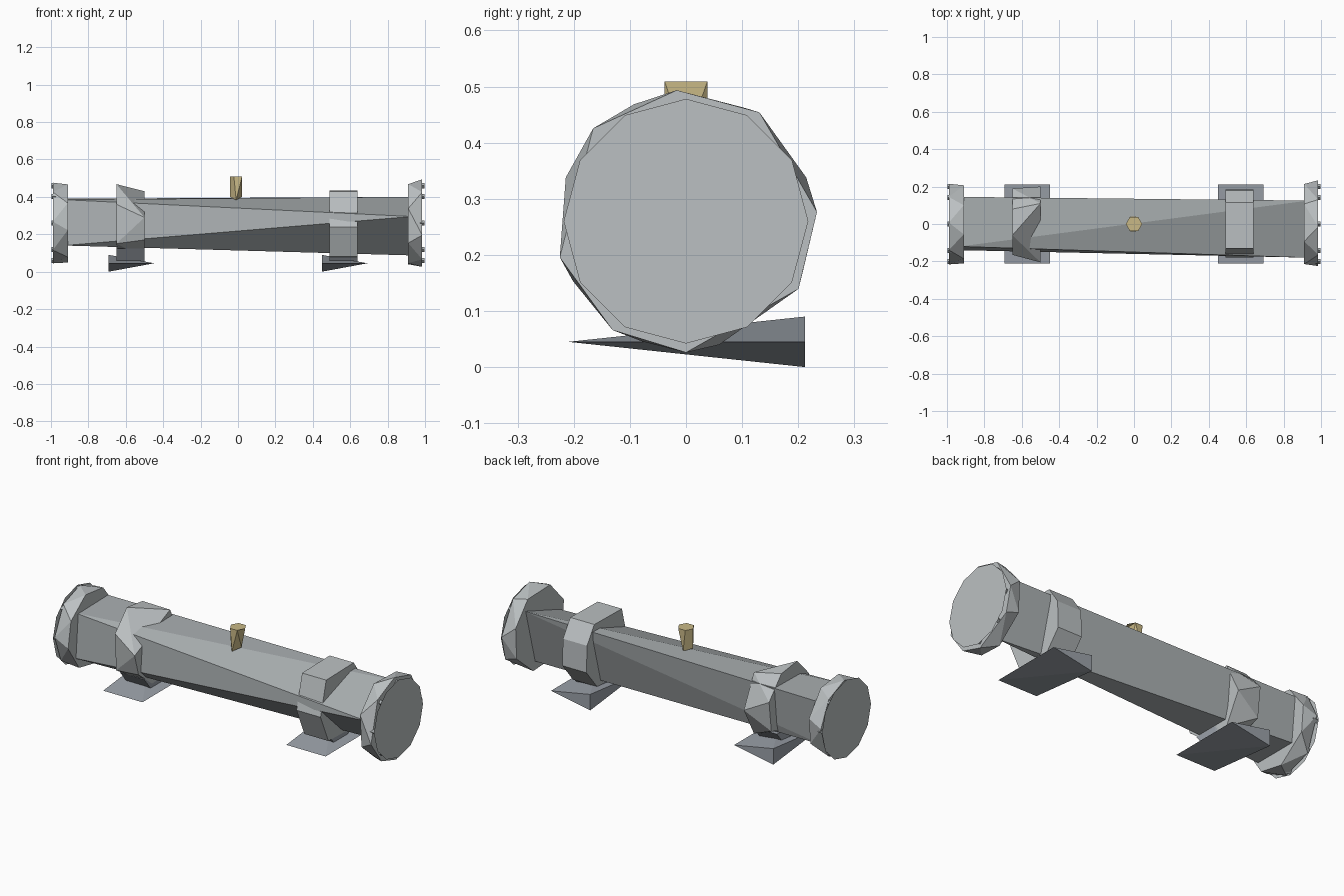
import bpy, bmesh, math
from mathutils import Vector

if "Cube" in bpy.data.objects:
    bpy.data.objects.remove(bpy.data.objects["Cube"])

CZ = 0.26  # height of the tube axis


def material(name, rgb):
    m = bpy.data.materials.new(name)
    m.diffuse_color = (*rgb, 1)
    m.use_nodes = True
    m.node_tree.nodes["Principled BSDF"].inputs["Base Color"].default_value = m.diffuse_color
    return m


STEEL = material("steel", (0.50, 0.53, 0.54))
TUBE = material("tube_grey", (0.40, 0.43, 0.44))
FOOT = material("foot_grey", (0.33, 0.36, 0.40))
BRASS = material("brass", (0.58, 0.48, 0.24))


def finish(name, bm, mat):
    bmesh.ops.recalc_face_normals(bm, faces=bm.faces)
    me = bpy.data.meshes.new(name)
    bm.to_mesh(me)
    bm.free()
    me.materials.append(mat)
    ob = bpy.data.objects.new(name, me)
    bpy.context.collection.objects.link(ob)
    return ob


def hull(name, points, mat):
    """Faceted solid wrapped around a few corner points."""
    bm = bmesh.new()
    verts = [bm.verts.new(p) for p in points]
    res = bmesh.ops.convex_hull(bm, input=verts)
    junk = [g for g in res["geom_interior"] if isinstance(g, bmesh.types.BMVert)]
    if junk:
        bmesh.ops.delete(bm, geom=junk, context='VERTS')
    bmesh.ops.dissolve_limit(bm, angle_limit=0.01, verts=bm.verts, edges=bm.edges)
    return finish(name, bm, mat)


def ring(x, r, angles):
    return [(x, r * math.cos(math.radians(a)), CZ + r * math.sin(math.radians(a)))
            for a in angles]


def section(x, yz):
    return [(x, y, z) for y, z in yz]


def disc(name, pts, mat):
    bm = bmesh.new()
    bm.faces.new([bm.verts.new(p) for p in pts])
    return finish(name, bm, mat)


# Main tube: square at the left, three-cornered at the right
hull("tube",
     section(-0.93, [(-0.12, 0.385), (-0.14, 0.14), (0.12, 0.14), (0.145, 0.39)]) +
     section(0.93, [(-0.18, 0.295), (0.04, 0.087), (0.125, 0.40)]), TUBE)

# End flanges with skewed facets
hull("right_flange",
     ring(0.985, 0.234, [4, 56, 94, 135, 196, 236, 270, 329]) +
     ring(0.91, 0.228, [20, 62, 114, 160, 208, 250, 285, 335]), STEEL)
hull("left_flange",
     ring(-0.99, 0.216, [5, 48, 88, 130, 178, 222, 265, 312]) +
     ring(-0.91, 0.214, [15, 62, 105, 150, 190, 238, 280, 335]), STEEL)

# Thin end caps and the bolts around them
for side, s in (("left", -1), ("right", 1)):
    disc(side + "_end_cap", ring(s * 0.999, 0.218, range(0, 360, 30)), STEEL)
    for i in range(8):
        a = math.radians(i * 45)
        c = Vector((0, 0.2 * math.cos(a), CZ + 0.2 * math.sin(a)))
        pts = [c + Vector((x, 0.014 * math.cos(k), 0.014 * math.sin(k)))
               for x in (s * 0.97, s * 0.998)
               for k in (j * math.tau / 4 for j in range(4))]
        hull(f"{side}_bolt_{i + 1}", pts, TUBE)

# Clamp bands around the tube
hull("left_clamp",
     section(-0.65, [(0.08, 0.45), (-0.06, 0.468), (-0.165, 0.36), (-0.155, 0.15),
                     (0.0, 0.10), (0.17, 0.16), (0.19, 0.33)]) +
     section(-0.50, [(0.11, 0.43), (-0.205, 0.29), (-0.17, 0.17), (-0.05, 0.075),
                     (0.11, 0.085), (0.2, 0.25)]), STEEL)
band = [(0.115, 0.435), (-0.13, 0.43), (-0.18, 0.24), (-0.11, 0.08),
        (0.09, 0.075), (0.185, 0.19), (0.18, 0.34)]
hull("right_clamp", section(0.49, band) + section(0.64, band), STEEL)

# Wedge feet with short posts up to the clamps
for side, cx in (("left", -0.57), ("right", 0.57)):
    x0, x1 = cx - 0.122, cx + 0.122
    hull(side + "_foot",
         [(x0, -0.21, 0.045), (x1, -0.21, 0.045), (x1, 0.212, 0.045),
          (x0, 0.212, 0.09), (x0, 0.212, 0.0)], FOOT)
    hull(side + "_post",
         [(x, y, z) for x in (cx - 0.08, cx + 0.07)
          for y, z in ((-0.06, 0.05), (0.06, 0.05), (-0.12, 0.125), (0.12, 0.125))], FOOT)

# Brass plug on top: cut-away stem and hexagonal lid
hexagon = [(0.044 * math.cos(i * math.tau / 6), 0.044 * math.sin(i * math.tau / 6))
           for i in range(6)]
hull("plug_stem",
     [(x, y, 0.509) for x, y in hexagon if x < 0.03] +
     [(-0.044, 0.0, 0.40), (-0.01, -0.04, 0.383), (-0.01, 0.04, 0.39), (0.022, 0.0, 0.40)],
     BRASS)
disc("plug_lid", [(x, y, 0.51) for x, y in hexagon], BRASS)
